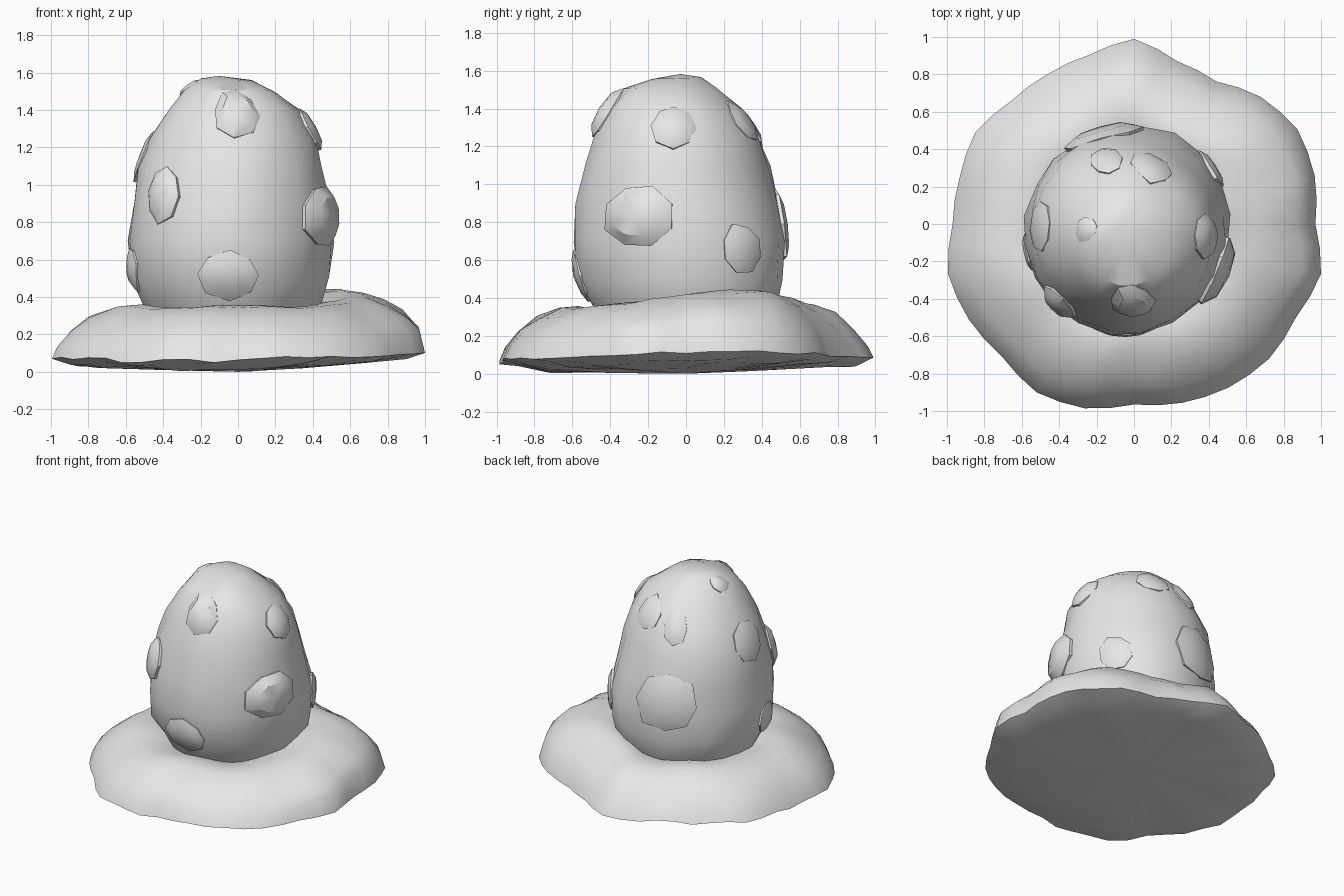
import bpy
import bmesh
from math import sin, cos, radians, tau
from mathutils import Vector, Matrix, noise

cube = bpy.data.objects.get("Cube")
if cube:
    bpy.data.objects.remove(cube, do_unlink=True)

stone = bpy.data.materials.new("plain grey")
stone.use_nodes = True
stone.diffuse_color = (0.8, 0.8, 0.8, 1)
stone.node_tree.nodes["Principled BSDF"].inputs["Base Color"].default_value = (0.8, 0.8, 0.8, 1)


def skin(name, rings, start, end, angle):
    """Closed body through stacked rings, with a fan at each end."""
    bm = bmesh.new()
    loops = [[bm.verts.new(p) for p in ring] for ring in rings]
    n = len(loops[0])
    for a, b in zip(loops, loops[1:]):
        for i in range(n):
            j = (i + 1) % n
            bm.faces.new((a[i], a[j], b[j], b[i]))
    for tip, loop in ((start, loops[0]), (end, loops[-1])):
        v = bm.verts.new(tip)
        for i in range(n):
            bm.faces.new((v, loop[i], loop[(i + 1) % n]))
    bmesh.ops.recalc_face_normals(bm, faces=bm.faces)
    mesh = bpy.data.meshes.new(name)
    bm.to_mesh(mesh)
    bm.free()
    mesh.materials.append(stone)
    obj = bpy.data.objects.new(name, mesh)
    bpy.context.collection.objects.link(obj)
    bpy.ops.object.select_all(action='DESELECT')
    obj.select_set(True)
    bpy.context.view_layer.objects.active = obj
    bpy.ops.object.shade_smooth_by_angle(angle=radians(angle))


# Mound: ragged outline, one radius per 15 degrees
outline = [.97, 1.0, 1.01, .96, .88, .90, .99, .935, .925, .93, .98, .965,
           .97, 1.03, 1.02, 1.0, 1.04, 1.02, .965, .99, 1.01, 1.02, 1.0, 1.035]
under = [(.4, .012), (.75, .028), (.9, .042), (1.0, .07)]
upper = [(.97, .38), (.9, .62), (.8, .84), (.68, .98), (.58, 1.0), (.48, .94), (.35, .8)]


def mound_ring(f, height, is_top):
    ring = []
    steps = 2 * len(outline)
    for i in range(steps):
        a = tau * i / steps
        r = (outline[i // 2] + outline[(i + 1) // 2 % len(outline)]) / 2
        # The back left of the rim rises, and the left side is fuller
        crest = .35 + .09 * max(0, cos(a - radians(30))) ** 2
        fuller = height + .35 * max(0, cos(a)) ** 3 * (1 - height)
        p = Vector((cos(a), sin(a), 0)) * r * f
        p.z = fuller * crest if is_top else height + .012 * p.y + .04 * max(0, p.x)
        p.z += .03 * f * noise.noise(p * 5)
        ring.append(p)
    return ring


skin("mound",
     [mound_ring(f, h, False) for f, h in under] + [mound_ring(f, h, True) for f, h in upper],
     (0, 0, 0), (0, 0, .3), 40)

# Egg: height, centre x, centre y, radius x, radius y
sections = [(.2, -.04, -.02, .38, .4), (.36, -.035, -.01, .47, .48),
            (.5, -.05, -.035, .53, .54), (.7, -.045, -.04, .54, .55),
            (.9, -.04, -.045, .53, .535), (1.1, -.035, -.035, .5, .49),
            (1.25, -.025, -.045, .45, .44), (1.4, -.02, -.055, .355, .35),
            (1.5, -.04, -.075, .25, .25), (1.56, -.06, -.05, .14, .14)]


def egg_point(az, z):
    for low, high in zip(sections, sections[1:]):
        if z <= high[0]:
            break
    t = (z - low[0]) / (high[0] - low[0])
    cx, cy, rx, ry = [a + (b - a) * t for a, b in zip(low[1:], high[1:])]
    # The back left flank is swollen low down and drawn in above
    lean = max(-.06, min(.07, .07 - .4 * (z - .72)))
    swell = 1 + lean * max(0, cos(az - radians(44))) ** 4
    return Vector((cx + rx * swell * cos(az), cy + ry * swell * sin(az), z))


egg_rings = []
for section in sections:
    ring = [egg_point(tau * (i + .5) / 20, section[0]) for i in range(20)]
    egg_rings.append([p + .02 * noise.noise_vector(p * 5) for p in ring])
skin("egg", egg_rings, (-.04, -.02, .15), (-.1, -.03, 1.582), 30)


# Raised plates moulded to the shell: azimuth, height, half width, half height, rise
def plate(name, az, z, w, h, rise, sides=8):
    az = radians(az)
    centre = egg_point(az, z)
    across = (egg_point(az + .1, z) - egg_point(az - .1, z)).normalized()
    up = (egg_point(az, z + .06) - egg_point(az, z - .06)).normalized()
    out = across.cross(up).normalized()
    frame = Matrix((across, up, out)).transposed()
    reach = centre.xy.length

    def loop(size, depth):
        ring = []
        for i in range(sides):
            a = tau * i / sides + z * 9
            k = size * (1 + .2 * noise.noise(centre * 7 + Vector((cos(a), sin(a), 0))))
            x, y = w * k * cos(a), h * k * sin(a)
            flat = centre + frame @ Vector((x, y, depth))
            moulded = egg_point(az + x / reach, z + y * up.z) + out * depth
            ring.append(flat.lerp(moulded, .7))
        return ring

    skin(name, [loop(.85, -.08), loop(1, rise * .15), loop(.65, rise * .85)],
         centre - out * .08, centre + out * rise, 35)


plates = [("front_top", -87, 1.38, .14, .15, .05),
          ("front_right", 226, .95, .13, .16, .045),
          ("front_low", 270, .52, .18, .13, .02),
          ("left_large", -23, .83, .2, .17, .065),
          ("left_top", -2, 1.3, .12, .13, .03),
          ("left_back_low", 36, .66, .12, .14, .02),
          ("back_large", 105, .78, .22, .22, .03),
          ("back_top", 108, 1.3, .08, .13, .02),
          ("back_left_top", 72, 1.33, .11, .12, .02),
          ("right_high", 176, 1.16, .15, .15, .015),
          ("right_low", 192, .55, .11, .12, .02),
          ("crown", 170, 1.52, .08, .07, .02)]
for label, *spec in plates:
    plate(label + "_plate", *spec)
